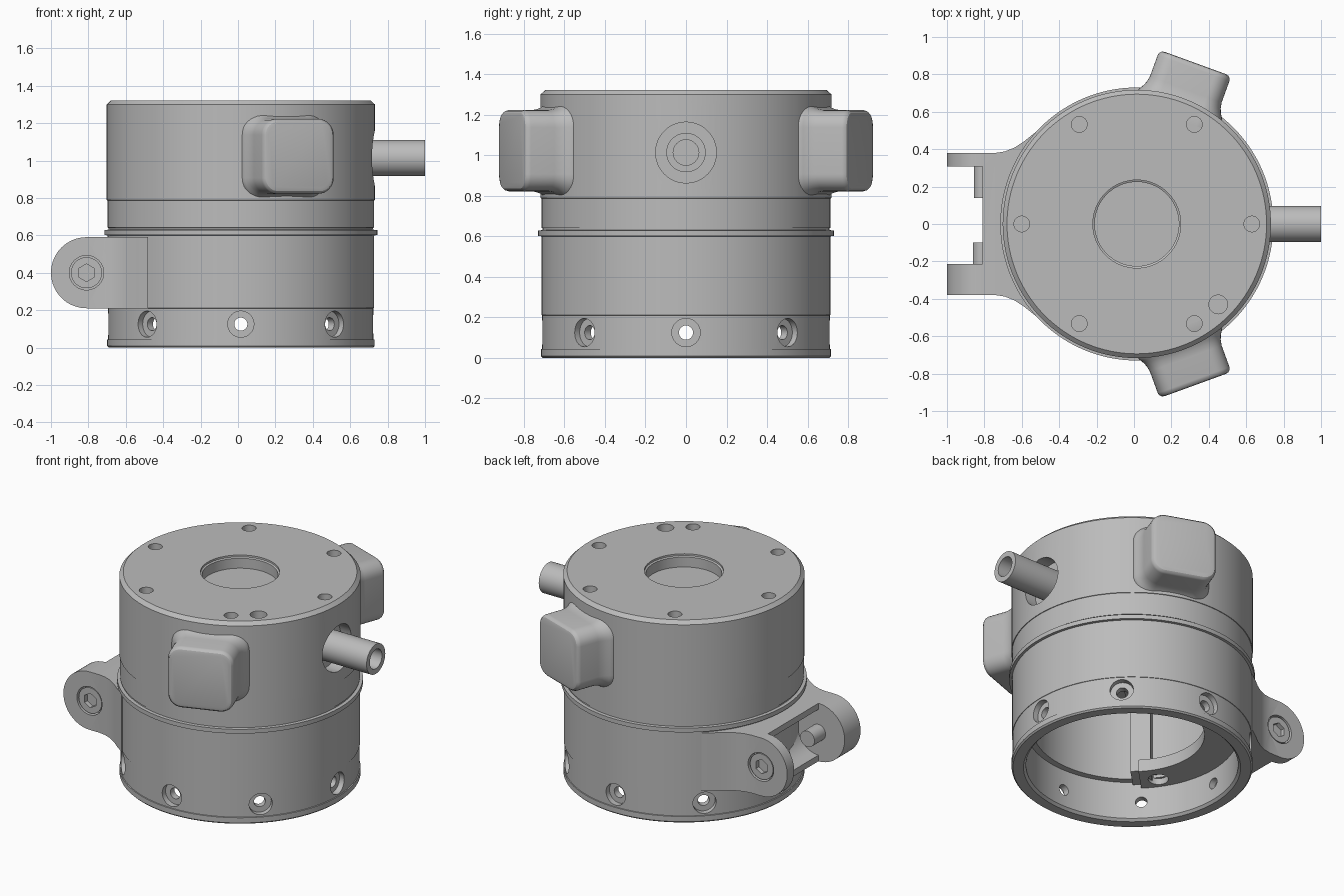
import bpy, bmesh
from math import sin, cos, pi, radians
from mathutils import Matrix, Vector

if "Cube" in bpy.data.objects:
    bpy.data.objects.remove(bpy.data.objects["Cube"])

CX = 0.015          # axis of the round housing
AXIS = Vector((CX, 0, 0))

grey = bpy.data.materials.new("machined grey")
grey.use_nodes = True
colour = (0.5, 0.5, 0.5, 1)
grey.diffuse_color = colour
grey.node_tree.nodes["Principled BSDF"].inputs["Base Color"].default_value = colour


def finish(name, bm):
    bmesh.ops.recalc_face_normals(bm, faces=bm.faces)
    mesh = bpy.data.meshes.new(name)
    bm.to_mesh(mesh)
    bm.free()
    mesh.materials.append(grey)
    ob = bpy.data.objects.new(name, mesh)
    bpy.context.collection.objects.link(ob)
    return ob


def loft(name, rings):
    """Skin a list of equal-length point rings and cap both ends."""
    bm = bmesh.new()
    rows = [[bm.verts.new(p) for p in ring] for ring in rings]
    n = len(rows[0])
    for a, b in zip(rows, rows[1:]):
        for i in range(n):
            j = (i + 1) % n
            bm.faces.new((a[i], a[j], b[j], b[i]))
    bm.faces.new(rows[0])
    bm.faces.new(rows[-1])
    return finish(name, bm)


def lathe(name, profile, n=128):
    """Turn a radius/height profile about the housing axis."""
    return loft(name, [[(CX + r * cos(2 * pi * i / n), r * sin(2 * pi * i / n), z)
                        for i in range(n)] for r, z in profile])


def rod(name, start, end, r, n=32):
    """Cylinder between two points."""
    start, end = Vector(start), Vector(end)
    bm = bmesh.new()
    turn = (end - start).to_track_quat('Z', 'Y').to_matrix().to_4x4()
    bmesh.ops.create_cone(bm, cap_ends=True, segments=n, radius1=r, radius2=r,
                          depth=(end - start).length,
                          matrix=Matrix.Translation((start + end) / 2) @ turn)
    return finish(name, bm)


def box(name, low, high, turn=0):
    """Block given by two corners, turned about the housing axis."""
    low, high = Vector(low), Vector(high)
    bm = bmesh.new()
    bmesh.ops.create_cube(bm, size=1, matrix=Matrix.Translation(AXIS)
                          @ Matrix.Rotation(radians(turn), 4, 'Z')
                          @ Matrix.Translation((low + high) / 2 - AXIS)
                          @ Matrix.Diagonal((high - low).to_4d()))
    return finish(name, bm)


def boolean(target, cutter, operation='DIFFERENCE'):
    cutter.hide_render = True
    mod = target.modifiers.new("cut", 'BOOLEAN')
    mod.object, mod.operation, mod.solver = cutter, operation, 'EXACT'
    bpy.context.view_layer.objects.active = target
    bpy.ops.object.modifier_apply(modifier=mod.name)
    bpy.data.objects.remove(cutter)


# Housing: outside steps and collar, then the open underside
housing = lathe("housing", [
    (0.59, 0.75), (0.59, 0.26), (0.63, 0.26), (0.63, 0.015), (0.645, 0),
    (0.707, 0), (0.716, 0.009), (0.716, 0.043), (0.71, 0.044), (0.71, 0.21),
    (0.713, 0.211), (0.713, 0.60), (0.73, 0.601), (0.73, 0.629),
    (0.708, 0.63), (0.708, 0.64), (0.713, 0.641), (0.713, 0.787),
    (0.717, 0.788), (0.717, 1.30), (0.694, 1.322)])

# Round recess in the lid with a chamfered mouth
boolean(housing, lathe("recess_cutter", [(0.225, 1.24), (0.225, 1.305),
                                         (0.235, 1.31), (0.235, 1.4)], 64))

# Six lid screw holes and one larger hole
for k in range(6):
    p = AXIS + Vector((cos(k * pi / 3), sin(k * pi / 3), 0)) * 0.615
    boolean(housing, rod("hole_cutter", p + Vector((0, 0, 1.25)), p + Vector((0, 0, 1.4)), 0.042))
boolean(housing, rod("hole_cutter", (0.45, -0.43, 1.25), (0.45, -0.43, 1.4), 0.05))

# Eight counterbored radial holes around the base
for k in range(8):
    d = Vector((cos(k * pi / 4), sin(k * pi / 4), 0))
    p = AXIS + Vector((0, 0, 0.125))
    boolean(housing, rod("hole_cutter", p + d * 0.5, p + d * 0.8, 0.035))
    boolean(housing, rod("counterbore_cutter", p + d * 0.672, p + d * 0.8, 0.07))

# Side port recess and hollow tube
PORT_Z = 1.013
boolean(housing, rod("port_cutter", (0.64, 0, PORT_Z), (0.9, 0, PORT_Z), 0.15, 48))
tube = rod("outlet_tube", (0.6, 0, PORT_Z), (1, 0, PORT_Z), 0.097, 48)
boolean(tube, rod("bore_cutter", (0.66, 0, PORT_Z), (1.1, 0, PORT_Z), 0.063, 48))


# Two rounded pads with a small fillet at the root
def rounded_ring(angle, dist, grow):
    out = Vector((cos(angle), sin(angle), 0))
    side = Vector((-sin(angle), cos(angle), 0))
    r = 0.085 + grow
    ring = []
    for k, (sx, sz) in enumerate(((1, 1), (-1, 1), (-1, -1), (1, -1))):
        for i in range(9):
            a = (k + i / 8) * pi / 2
            ring.append(AXIS + out * dist + side * (sx * 0.119 + r * cos(a))
                        + Vector((0, 0, 1.022 + sz * 0.115 + r * sin(a))))
    return ring


pads = []
for name, deg in (("front_pad", -70), ("back_pad", 70)):
    steps = [(0.6, 0.036), (0.68, 0.034), (0.697, 0.024), (0.714, 0.014), (0.735, 0.006),
             (0.765, 0), (0.888, 0), (0.902, -0.004), (0.912, -0.014), (0.916, -0.03)]
    pads.append(loft(name, [rounded_ring(radians(deg), d, g) for d, g in steps]))

# Clamp: plan outline, rounded off in side view, then slotted and bored
PIVOT_X, PIVOT_Z = -0.81, 0.40
flank = [(-1.1, 0.38), (-0.74, 0.38), (-0.69, 0.388), (-0.64, 0.408),
         (-0.59, 0.44), (-0.54, 0.48), (-0.48, 0.523)]
plan = flank + [(x, -y) for x, y in reversed(flank)]
clamp = loft("hinge_clamp", [[(x, y, z) for x, y in plan] for z in (0.1, 0.7)])
side_view = [(PIVOT_X - 0.19 * sin(pi * i / 32), PIVOT_Z + 0.19 * cos(pi * i / 32))
             for i in range(33)] + [(-0.4, 0.21), (-0.4, 0.59)]
boolean(clamp, loft("side_form", [[(x, y, z) for x, z in side_view] for y in (-0.8, 0.8)]),
        'INTERSECT')
boolean(clamp, box("slot_cutter", (-1.2, -0.215, 0), (PIVOT_X, 0.308, 1)))
boolean(clamp, rod("hollow_cutter", (PIVOT_X, -0.215, PIVOT_Z), (PIVOT_X, 0.308, PIVOT_Z), 0.15, 48))
boolean(clamp, lathe("bore_cutter", [(0.68, 0), (0.68, 1)]))

# Bolts: flush socket heads and pins reaching into the slot
bolts = []
for name, s, tip, r in (("front_bolt", -1, -0.10, 0.052), ("back_bolt", 1, 0.14, 0.045)):
    def at(y):
        return (PIVOT_X, y, PIVOT_Z)
    boolean(clamp, rod("head_cutter", at(s * 0.335), at(s * 0.5), 0.092, 48))
    head = rod(name + "_head", at(s * 0.33), at(s * 0.374), 0.083, 48)
    boolean(head, rod("hex_cutter", at(s * 0.345), at(s * 0.5), 0.047, 6))
    bolts += [head, rod(name + "_pin", at(tip), at(s * 0.34), r)]

# Inside: half shelf with a screw hole, and an upright rib at its end
shelf = lathe("inner_shelf", [(0.635, 0.22), (0.635, 0.30)])
boolean(shelf, lathe("shelf_cutter", [(0.43, 0.1), (0.43, 0.5)], 96))
boolean(shelf, box("shelf_cutter", (CX - 1, -1, 0.1), (CX + 1, 0, 0.5), 45))
boolean(shelf, rod("hole_cutter", (-0.44, -0.3, 0.1), (-0.44, -0.3, 0.28), 0.06))
rib = box("inner_rib", (CX - 0.62, -0.05, 0.24), (CX - 0.46, 0.07, 0.76), 45)

# Smooth shading with sharp edges kept
for ob in [housing, tube, clamp, shelf, rib] + pads + bolts:
    bpy.ops.object.select_all(action='DESELECT')
    ob.select_set(True)
    bpy.context.view_layer.objects.active = ob
    bpy.ops.object.shade_smooth_by_angle(angle=radians(30))
